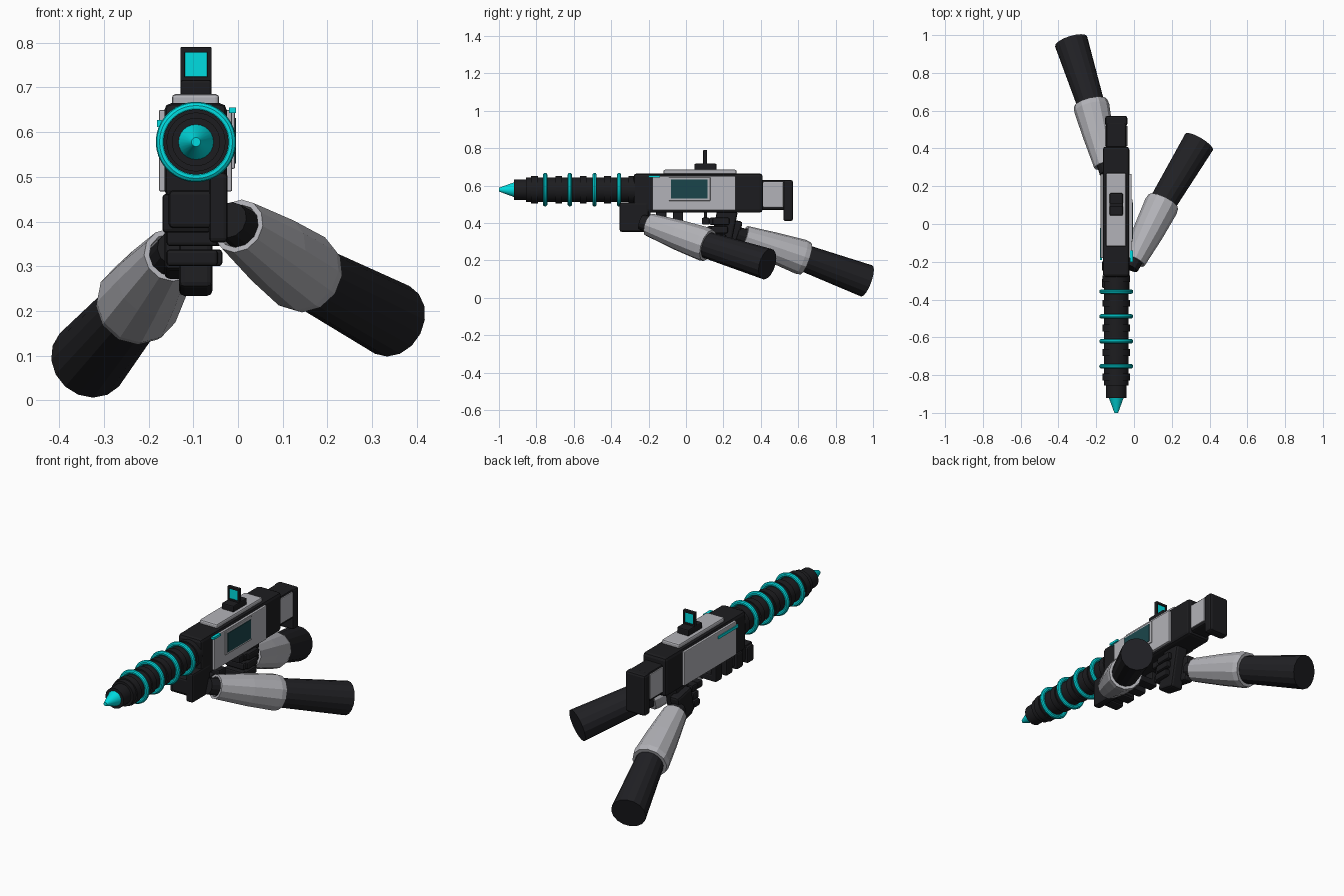
import bpy, math
from mathutils import Vector

if "Cube" in bpy.data.objects:
    bpy.data.objects.remove(bpy.data.objects["Cube"])

GX, GZ = -0.094, 0.578   # weapon axis


def mat(name, rgb):
    m = bpy.data.materials.new(name)
    m.diffuse_color = (*rgb, 1)
    m.use_nodes = True
    m.node_tree.nodes["Principled BSDF"].inputs["Base Color"].default_value = m.diffuse_color
    return m


DARK = mat("dark", (0.012, 0.012, 0.014))
LIGHT = mat("light", (0.45, 0.45, 0.48))
CYAN = mat("cyan", (0.0, 0.72, 0.75))
GLASS = mat("glass", (0.01, 0.06, 0.07))
SLEEVE = mat("sleeve_cloth", (0.015, 0.015, 0.018))


def box(name, x, y, z, m, bevel=0.006, tilt=0.0):
    """Bevelled box from (min, max) ranges, optionally leaned about x."""
    c = [(a + b) / 2 for a, b in (x, y, z)]
    bpy.ops.mesh.primitive_cube_add(size=1, location=c, rotation=(tilt, 0, 0))
    o = bpy.context.object
    o.name = name
    o.scale = [b - a for a, b in (x, y, z)]
    bpy.ops.object.transform_apply(location=False, rotation=False, scale=True)
    if bevel:
        b = o.modifiers.new("bevel", 'BEVEL')
        b.width, b.segments = bevel, 2
    o.data.materials.append(m)
    return o


def lathe(name, start, direction, profile, sides, m, smooth=False):
    """Surface of revolution; profile is (distance along axis, radius)."""
    verts, faces = [], []
    for d, r in profile:
        for i in range(sides):
            a = math.tau * i / sides
            verts.append((r * math.cos(a), r * math.sin(a), d))
    for k in range(len(profile) - 1):
        for i in range(sides):
            j = (i + 1) % sides
            faces.append((k * sides + i, k * sides + j, (k + 1) * sides + j, (k + 1) * sides + i))
    faces.append(tuple(reversed(range(sides))))
    faces.append(tuple(range(len(verts) - sides, len(verts))))
    me = bpy.data.meshes.new(name)
    me.from_pydata(verts, [], faces)
    me.materials.append(m)
    o = bpy.data.objects.new(name, me)
    bpy.context.collection.objects.link(o)
    o.location = start
    o.rotation_euler = Vector(direction).to_track_quat('Z', 'Y').to_euler()
    if smooth:
        bpy.ops.object.select_all(action='DESELECT')
        o.select_set(True)
        bpy.context.view_layer.objects.active = o
        bpy.ops.object.shade_smooth_by_angle(angle=math.radians(35))
    return o


# Barrel with raised bands, measured forward from the receiver
profile = [(0, 0.066)]
for y in (-0.29, -0.42, -0.55, -0.68, -0.81):
    d = -0.2 - y
    profile += [(d - 0.018, 0.066), (d - 0.018, 0.073), (d + 0.018, 0.073), (d + 0.018, 0.066)]
profile += [(0.655, 0.066), (0.655, 0.054), (0.72, 0.054)]
lathe("barrel", (GX, -0.2, GZ), (0, -1, 0), profile, 32, DARK, True)
lathe("muzzle_tip", (GX, -0.915, GZ), (0, -1, 0), [(0, 0.041), (0.074, 0.014), (0.085, 0.01)], 24, CYAN, True)
for i, y in enumerate((-0.753, -0.621, -0.489, -0.358)):
    bpy.ops.mesh.primitive_torus_add(major_radius=0.078, minor_radius=0.012, major_segments=36,
                                     minor_segments=10, location=(GX, y, GZ), rotation=(math.pi / 2, 0, 0))
    bpy.context.object.name = f"coil_ring_{i}"
    bpy.context.object.data.materials.append(CYAN)
    bpy.ops.object.shade_smooth_by_angle()

# Receiver, stock and butt
box("receiver", (-0.165, -0.025), (-0.28, 0.41), (0.455, 0.665), DARK, 0.016)
box("stock", (-0.147, -0.041), (0.39, 0.54), (0.47, 0.63), DARK, 0.01)
box("butt_plate", (-0.153, -0.035), (0.52, 0.572), (0.41, 0.63), DARK, 0.012)
box("top_plate", (-0.148, -0.042), (-0.12, 0.27), (0.655, 0.685), LIGHT, 0.008)

# Side plates
for side, x0 in (("left", -0.165), ("right", -0.025)):
    s = -1 if side == "left" else 1
    box(f"{side}_plate", sorted((x0 - s * .01, x0 + s * .012)), (-0.18, 0.265), (0.467, 0.65), LIGHT, 0.004)
    xs = -0.147 if s < 0 else -0.041
    box(f"{side}_stock_plate", sorted((xs - s * .01, xs + s * .006)), (0.412, 0.52), (0.485, 0.62), LIGHT, 0.003)
box("window_frame", (-0.02, -0.007), (-0.092, 0.13), (0.518, 0.645), None or LIGHT, 0.003)
box("window", (-0.02, -0.004), (-0.08, 0.115), (0.53, 0.632), GLASS, 0)
box("left_light_strip", (-0.181, -0.17), (-0.19, -0.02), (0.612, 0.627), CYAN, 0)
box("right_light_strip", (-0.02, -0.004), (-0.2, -0.14), (0.643, 0.655), CYAN, 0)

# Sight
box("sight_base", (-0.129, -0.059), (0.045, 0.163), (0.68, 0.717), DARK)
for x in ((-0.129, -0.119), (-0.069, -0.059)):
    box("sight_post", x, (0.092, 0.112), (0.71, 0.79), DARK, 0.002)
for z in ((0.71, 0.724), (0.778, 0.79)):
    box("sight_bar", (-0.129, -0.059), (0.092, 0.112), z, DARK, 0.002)
box("sight_glass", (-0.12, -0.068), (0.099, 0.105), (0.72, 0.78), CYAN, 0)

# Grip, trigger and guard
box("grip", (-0.132, -0.057), (0.145, 0.255), (0.24, 0.475), DARK, 0.012, -0.2)
box("trigger", (-0.104, -0.084), (0.095, 0.113), (0.395, 0.46), DARK, 0.003)
box("trigger_finger", (-0.16, -0.05), (0.085, 0.125), (0.392, 0.428), DARK, 0.006)

# Front hand: palm block, thumb and fingers under the handguard
box("front_palm", (-0.155, -0.03), (-0.35, -0.19), (0.385, 0.47), DARK, 0.01)
box("front_thumb", (-0.065, -0.023), (-0.355, -0.2), (0.353, 0.51), DARK, 0.01)
for i in range(4):
    y = -0.34 + 0.09 * i
    box(f"front_finger_{i}", (-0.169, -0.06), (y, y + 0.055), (0.375, 0.413), DARK, 0.008)
    box(f"front_fingertip_{i}", (-0.169, -0.135), (y, y + 0.055), (0.39, 0.462), DARK, 0.008)

# Rear hand around the grip
box("rear_palm", (-0.165, -0.11), (0.17, 0.29), (0.28, 0.42), DARK, 0.012, -0.2)
for i in range(3):
    z, y = 0.30 + 0.045 * i, 0.125 + 0.009 * i
    box(f"rear_finger_{i}", (-0.16, -0.045), (y - 0.02, y + 0.03), (z, z + 0.038), DARK, 0.008)
    box(f"rear_fingertip_{i}", (-0.065, -0.035), (y, y + 0.09), (z, z + 0.038), DARK, 0.008)


# Arms: wrist, tapered grey cuff and dark upper sleeve
def arm(name, a, b, c, r_cuff, r_end):
    a, b, c = map(Vector, (a, b, c))
    ab, bc = b - a, c - b
    n = ab.length
    lathe(name + "_wrist", a - ab.normalized() * 0.045, ab, [(0, 0.042), (0.12, 0.05)], 12, DARK)
    lathe(name + "_cuff", a, ab, [(0.02, 0.048), (0, 0.05), (0, 0.062), (n * 0.5, 0.082), (n * 0.92, r_cuff),
                                  (n, r_cuff * 0.95), (n, 0.06)], 12, LIGHT)
    lathe(name + "_sleeve", b - bc * 0.15, bc, [(0, 0.07), (bc.length * 1.15, r_end)], 16, SLEEVE)


arm("right_arm", (0.0, -0.195, 0.39), (0.155, 0.118, 0.28), (0.345, 0.435, 0.18), 0.092, 0.085)
arm("left_arm", (-0.15, 0.31, 0.325), (-0.23, 0.64, 0.21), (-0.333, 0.966, 0.09), 0.095, 0.089)
